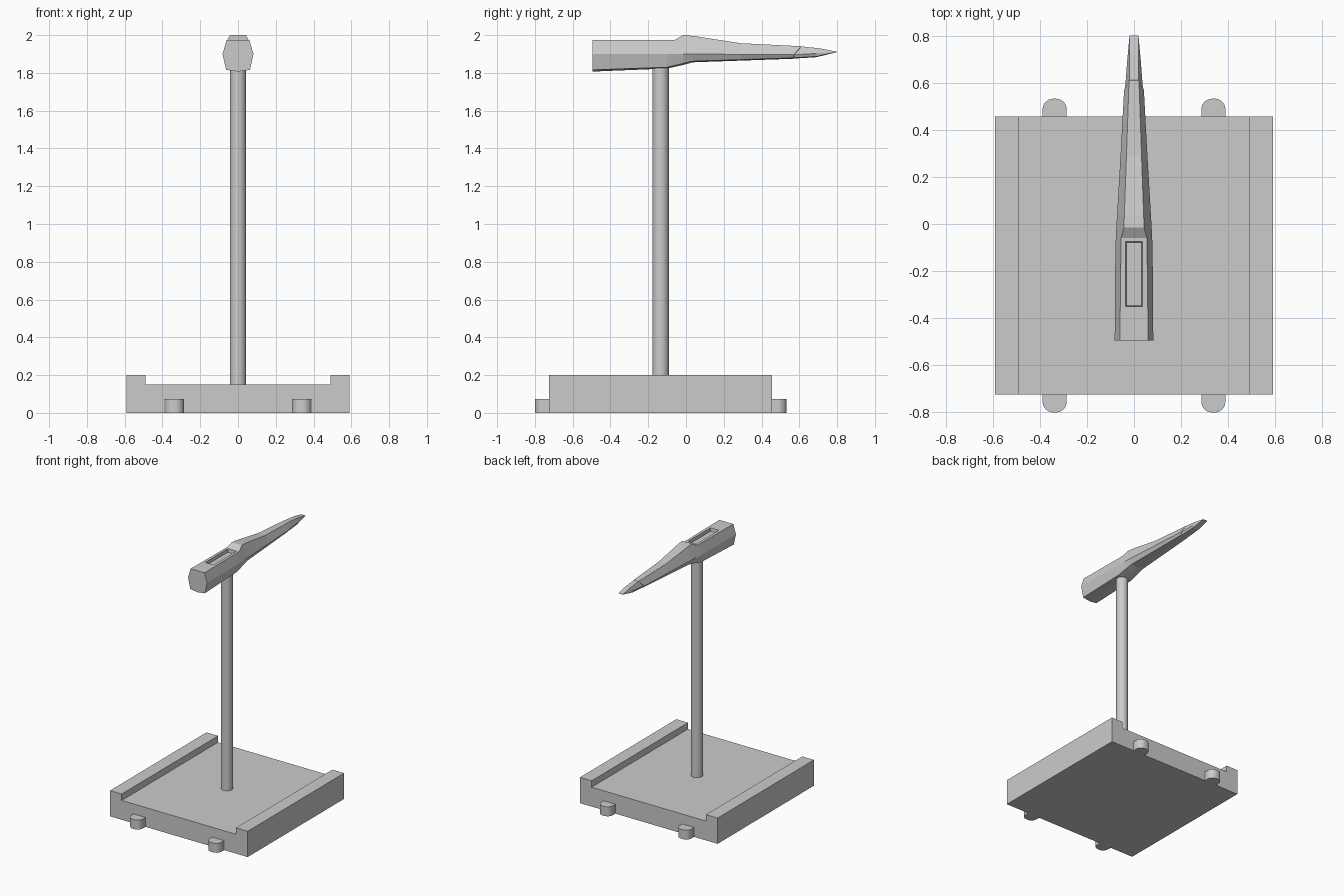
import bpy, bmesh
from math import sin, cos, pi

if "Cube" in bpy.data.objects:
    bpy.data.objects.remove(bpy.data.objects["Cube"])

CY = -0.134          # centre of the stand along y


def loft(name, rings):
    """Skin a closed solid through matching rings of points."""
    bm = bmesh.new()
    vs = [[bm.verts.new(p) for p in ring] for ring in rings]
    n = len(vs[0])
    for a, b in zip(vs, vs[1:]):
        for i in range(n):
            j = (i + 1) % n
            bm.faces.new((a[i], a[j], b[j], b[i]))
    bm.faces.new(vs[0])
    bm.faces.new(vs[-1])
    bmesh.ops.recalc_face_normals(bm, faces=bm.faces)
    me = bpy.data.meshes.new(name)
    bm.to_mesh(me)
    bm.free()
    ob = bpy.data.objects.new(name, me)
    bpy.context.collection.objects.link(ob)
    return ob


# Stand base: channel profile with two side rails, run along y
half = [(0.59, 0), (0.59, 0.2), (0.49, 0.2), (0.49, 0.15)]
profile = half + [(-x, z) for x, z in reversed(half)]
loft("stand_base", [[(x, y, z) for x, z in profile] for y in (-0.724, 0.456)])

# Rounded tabs at front and back of the base
for side, face, tag in ((-1, -0.724, "front"), (1, 0.456, "back")):
    for cx, lr in ((-0.337, "left"), (0.337, "right")):
        out = [(0.051, 0)]
        out += [(0.006 + 0.045 * cos(a), 0.031 + 0.045 * sin(a))
                for a in (i * pi / 16 for i in range(9))]
        out += [(-x, y) for x, y in reversed(out)]
        loft(f"{tag}_{lr}_tab",
             [[(cx + x, face + side * y, z) for x, y in out] for z in (0, 0.073)])

# Round post
bpy.ops.mesh.primitive_cylinder_add(vertices=32, radius=0.043, depth=1.71,
                                    location=(0, CY, 0.995))
post = bpy.context.object
post.name = "post"
bpy.ops.object.shade_smooth_by_angle()

# Hammer head: y of the top, y of the sides, then top z, top half width,
# side z, side half width, lower z, lower half width, keel z
stations = [
    (-0.495, -0.495, 1.974, 0.060, 1.900, 0.082, 1.816, 0.063, 1.807),
    (-0.060, -0.100, 1.974, 0.055, 1.900, 0.079, 1.830, 0.061, 1.823),
    (-0.015, -0.015, 2.000, 0.043, 1.900, 0.075, 1.850, 0.056, 1.842),
    (0.035, 0.035, 1.996, 0.041, 1.900, 0.072, 1.862, 0.053, 1.856),
    (0.290, 0.290, 1.957, 0.032, 1.898, 0.057, 1.870, 0.042, 1.865),
    (0.610, 0.570, 1.941, 0.021, 1.896, 0.042, 1.880, 0.030, 1.875),
    (0.611, 0.573, 1.940, 0.020, 1.896, 0.038, 1.880, 0.028, 1.876),
    (0.715, 0.690, 1.929, 0.020, 1.903, 0.029, 1.887, 0.024, 1.883),
    (0.800, 0.800, 1.912, 0.019, 1.911, 0.019, 1.910, 0.019, 1.910),
]
rings = []
for yt, ys, zt, wt, zs, ws, zl, wl, zk in stations:
    rings.append([(-wt, yt, zt), (wt, yt, zt), (ws, ys, zs), (wl, ys, zl),
                  (0, ys, zk), (-wl, ys, zl), (-ws, ys, zs)])
head = loft("tool_head", rings)

# Shallow tapered slot cut in the top of the head
cutter = loft("slot_cutter", [
    [(-w, -0.35 + t, z), (w, -0.35 + t, z), (w, -0.075 - t, z), (-w, -0.075 - t, z)]
    for w, t, z in ((0.032, 0.003, 1.95), (0.036, -0.001, 1.978))])
cutter.hide_render = True
cutter.hide_set(True)
cut = head.modifiers.new("slot", 'BOOLEAN')
cut.operation = 'DIFFERENCE'
cut.solver = 'EXACT'
cut.object = cutter
